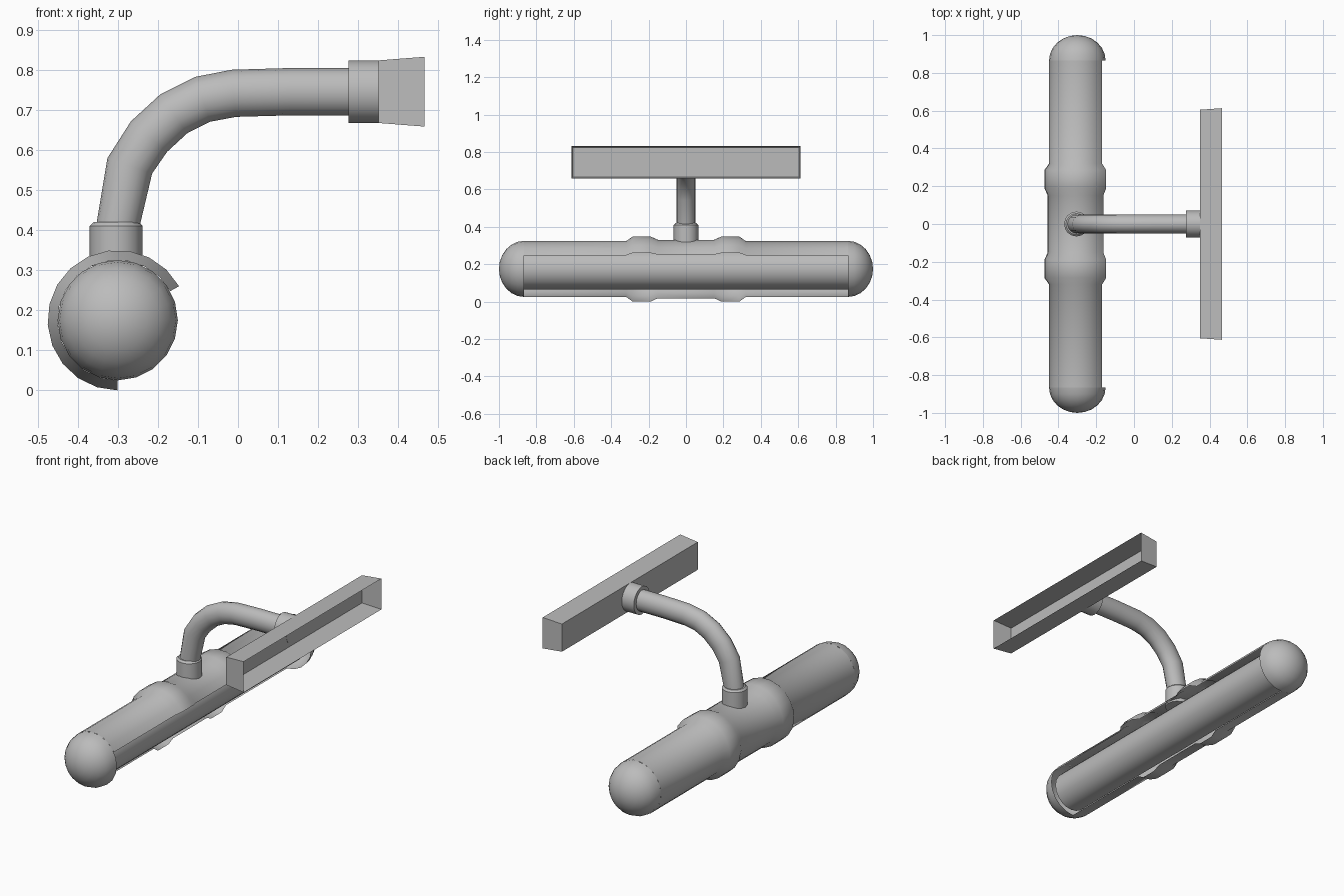
import bpy, bmesh, math
from mathutils import Vector

cube = bpy.data.objects.get("Cube")
if cube:
    bpy.data.objects.remove(cube, do_unlink=True)

grey = bpy.data.materials.new("satin grey metal")
grey.use_nodes = True
grey.diffuse_color = (0.5, 0.5, 0.5, 1)
grey.node_tree.nodes["Principled BSDF"].inputs["Base Color"].default_value = (0.5, 0.5, 0.5, 1)

X, Y, Z = Vector((1, 0, 0)), Vector((0, 1, 0)), Vector((0, 0, 1))
LAMP = Vector((-0.3, 0, 0.175))   # centre of the lamp housing
ARM_Z = 0.745                     # height of the straight part of the arm


def finish(name, bm, smooth=True):
    mesh = bpy.data.meshes.new(name)
    bm.to_mesh(mesh)
    bm.free()
    obj = bpy.data.objects.new(name, mesh)
    bpy.context.collection.objects.link(obj)
    mesh.materials.append(grey)
    if smooth:
        bpy.ops.object.select_all(action='DESELECT')
        obj.select_set(True)
        bpy.context.view_layer.objects.active = obj
        bpy.ops.object.shade_smooth_by_angle(angle=math.radians(42))
    return obj


def loft(name, stations, segments=20, start=0, end=360, cap=False):
    """Skin elliptical rings; each station is (centre, u radius, v radius)."""
    bm = bmesh.new()
    full = end - start == 360
    count = segments if full else segments + 1
    rings = []
    for centre, u, v in stations:
        angles = [math.radians(start + (end - start) * i / segments) for i in range(count)]
        rings.append([bm.verts.new(centre + u * math.cos(a) + v * math.sin(a)) for a in angles])
    for a, b in zip(rings, rings[1:]):
        for i in range(segments):
            j = (i + 1) % count
            bm.faces.new((a[i], b[i], b[j], a[j]))
    if cap:
        bm.faces.new(rings[0])
        bm.faces.new(rings[-1][::-1])
    bmesh.ops.remove_doubles(bm, verts=bm.verts, dist=0.0005)
    if full:
        bmesh.ops.recalc_face_normals(bm, faces=bm.faces)
    return finish(name, bm)


def along_y(profile):
    return [(LAMP + Y * y, X * r, Z * r) for y, r in profile]


# Open housing with two raised bands
half = [(0.15, 0.157), (0.19, 0.175), (0.285, 0.175), (0.32, 0.15), (0.865, 0.15)]
profile = [(-y, r) for y, r in reversed(half)] + half
loft("lamp_housing", along_y(profile), 14, 29, 270)

# Domed ends of the housing
for side, sign in (("front", -1), ("back", 1)):
    dome = []
    for i in range(7):
        a = math.radians(15 * i)
        dome.append((sign * (0.865 + 0.135 * math.sin(a)), 0.15 * math.cos(a)))
    loft(side + "_end_cap", along_y(dome), 20)

# Tube lamp inside the housing
loft("tube_lamp", along_y([(-0.88, 0.11), (0.88, 0.11)]), 20, cap=True)

# Socket joining the arm to the housing
socket = [(0.31, 0.066), (0.41, 0.066), (0.42, 0.056)]
loft("arm_socket", [(Vector((-0.304, 0, z)), X * r, Y * r) for z, r in socket], 16, cap=True)

# Bent arm
path = [(-0.302, 0.40), (-0.27, 0.56), (-0.222, 0.633), (-0.16, 0.69),
        (-0.088, 0.726), (-0.01, 0.741), (0.13, ARM_Z), (0.29, ARM_Z)]
points = [Vector((x, 0, z)) for x, z in path]
stations = []
for i, p in enumerate(points):
    ahead = points[min(i + 1, len(points) - 1)]
    behind = points[max(i - 1, 0)]
    tangent = (ahead - behind).normalized()
    radius = 0.053 if i == 0 else 0.059
    stations.append((p, Y * 0.051, tangent.cross(Y) * radius))
loft("bent_arm", stations, 16, cap=True)

# Collar at the wall end of the arm
collar = [Vector((x, 0, ARM_Z)) for x in (0.275, 0.351)]
loft("wall_collar", [(p, Y * 0.072, Z * 0.078) for p in collar], 20, cap=True)

# Flared wall box, open at the back
bm = bmesh.new()
bmesh.ops.create_cube(bm, size=2)
for v in bm.verts:
    outer = v.co.x > 0
    v.co = Vector((0.465 if outer else 0.35,
                   v.co.y * (0.613 if outer else 0.605),
                   ARM_Z + v.co.z * (0.087 if outer else 0.078)))
bm.normal_update()
bmesh.ops.delete(bm, geom=[f for f in bm.faces if f.normal.x > 0.9], context='FACES_ONLY')
finish("wall_box", bm, smooth=False)
